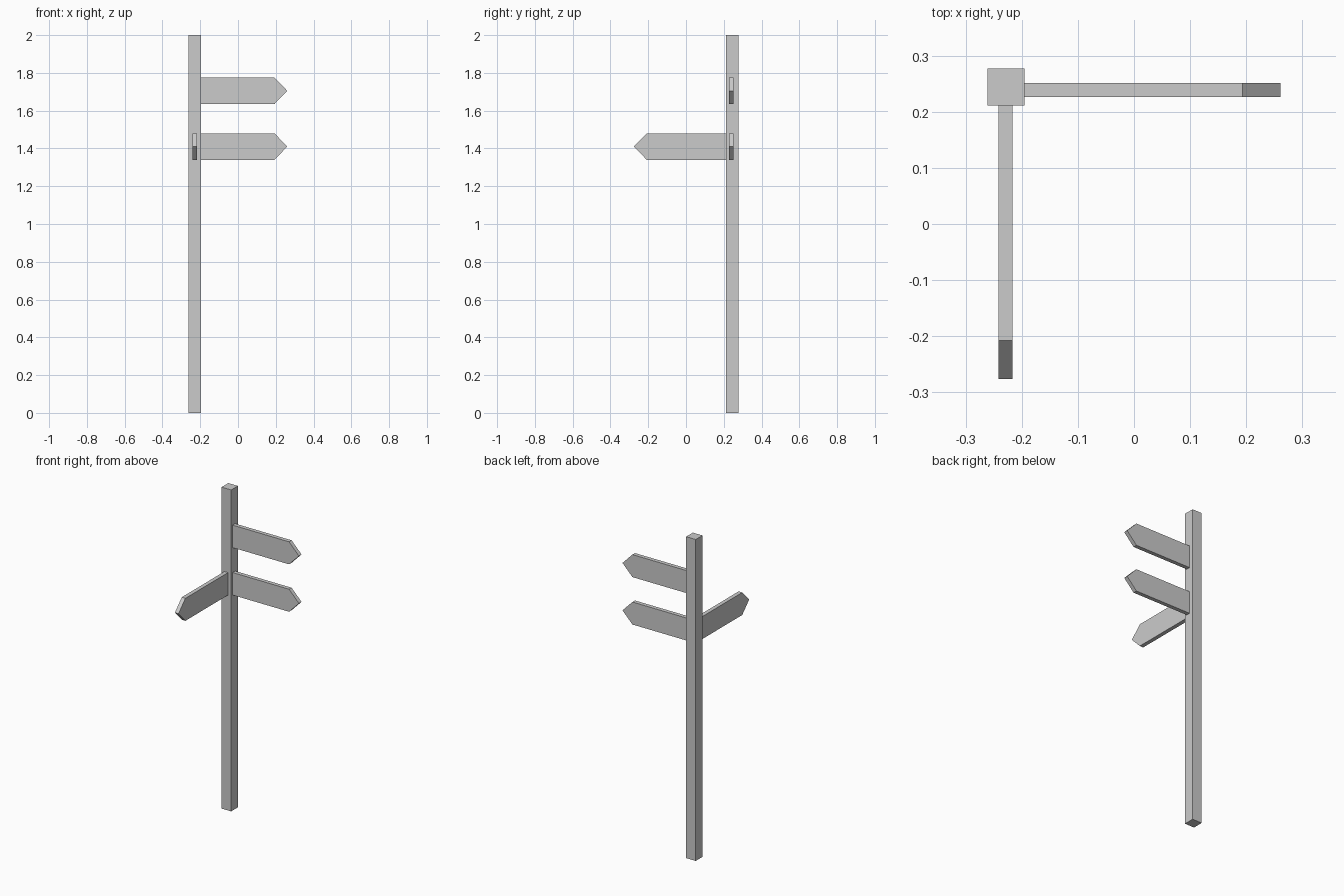
import bpy, bmesh
from mathutils import Matrix
from math import pi

if "Cube" in bpy.data.objects:
    bpy.data.objects.remove(bpy.data.objects["Cube"])

PX, PY = -0.228, 0.244    # post centre
HALF = 0.033              # half width of the post
BOARD_H, BOARD_T, POINT = 0.14, 0.025, 0.068


def add_object(name, bm):
    bmesh.ops.recalc_face_normals(bm, faces=bm.faces)
    mesh = bpy.data.meshes.new(name)
    bm.to_mesh(mesh)
    bm.free()
    obj = bpy.data.objects.new(name, mesh)
    bpy.context.collection.objects.link(obj)
    return obj


def arrow_board(name, root, length, angle):
    """Pointed board: side profile extruded through its thickness, then turned."""
    h, t = BOARD_H / 2, BOARD_T
    profile = [(0, -h), (length - POINT, -h), (length, 0), (length - POINT, h), (0, h)]
    bm = bmesh.new()
    face = bm.faces.new([bm.verts.new((x, -t / 2, z)) for x, z in profile])
    ext = bmesh.ops.extrude_face_region(bm, geom=[face])
    verts = [v for v in ext["geom"] if isinstance(v, bmesh.types.BMVert)]
    bmesh.ops.translate(bm, verts=verts, vec=(0, t, 0))
    obj = add_object(name, bm)
    obj.matrix_world = Matrix.Translation(root) @ Matrix.Rotation(angle, 4, "Z")


# Square post
bm = bmesh.new()
bmesh.ops.create_cube(bm, size=1)
bmesh.ops.scale(bm, vec=(2 * HALF, 2 * HALF, 2), verts=bm.verts)
bmesh.ops.translate(bm, vec=(PX, PY, 1), verts=bm.verts)
add_object("post", bm)

# Two boards pointing right, one pointing to the front
right_root = PX + HALF
for name, z in (("upper_right_board", 1.705), ("lower_right_board", 1.41)):
    arrow_board(name, (right_root, PY - 0.005, z), 0.261 - right_root, 0)
front_root = PY - HALF
arrow_board("front_board", (PX - 0.001, front_root, 1.41), front_root + 0.276, -pi / 2)
